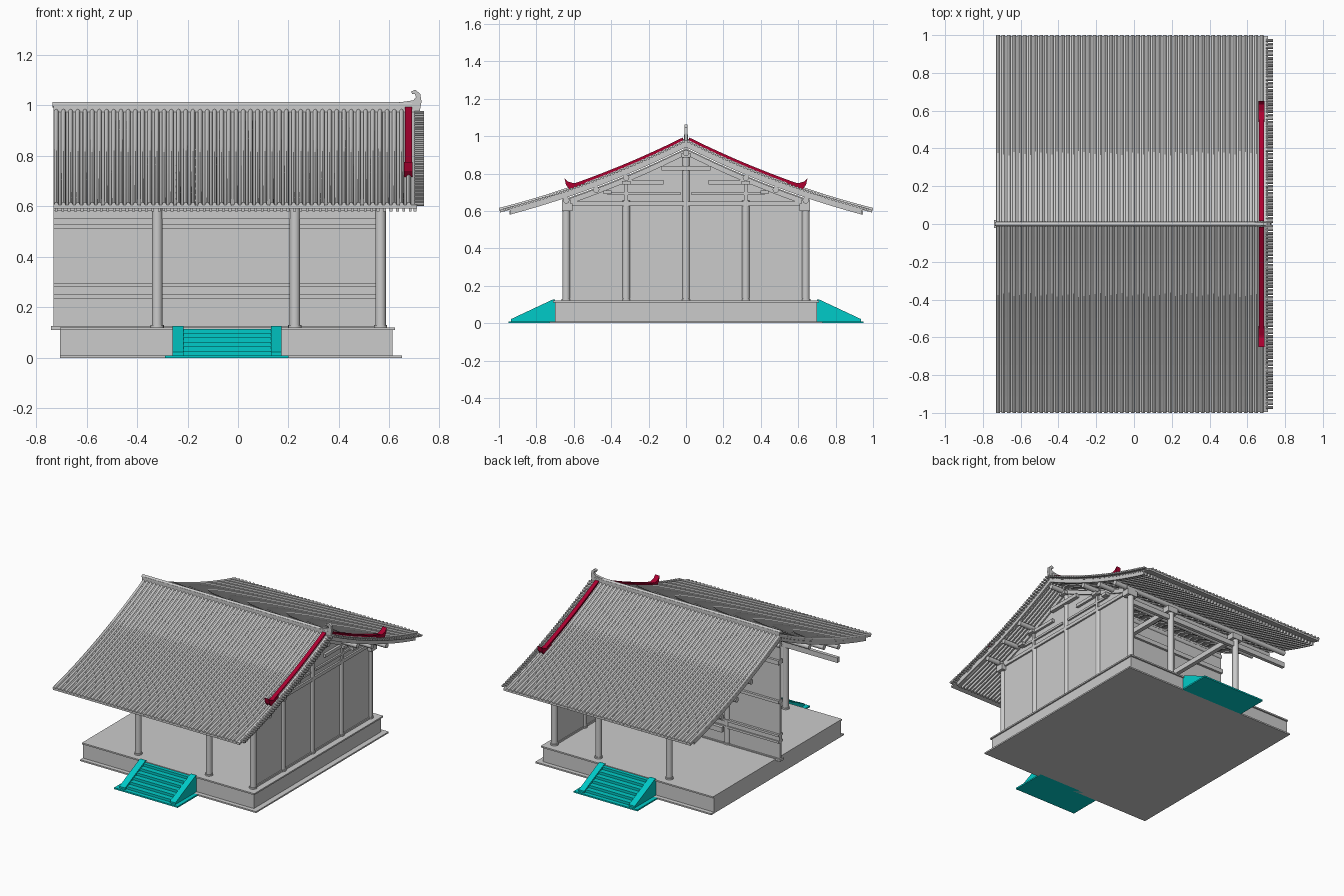
import bpy, bmesh, math
from mathutils import Matrix, Vector

if "Cube" in bpy.data.objects:
    bpy.data.objects.remove(bpy.data.objects["Cube"])


def roof_z(y):
    y = abs(y)
    return 0.985 - 0.5 * y + 0.125 * y * y


def material(name, rgb):
    m = bpy.data.materials.new(name)
    m.diffuse_color = (*rgb, 1)
    m.use_nodes = True
    m.node_tree.nodes["Principled BSDF"].inputs["Base Color"].default_value = m.diffuse_color
    return m


RED = material("red_glaze", (0.42, 0.0, 0.03))
TEAL = material("teal_stone", (0.0, 0.6, 0.58))


def finish(name, bm, mat=None, smooth=False):
    bmesh.ops.recalc_face_normals(bm, faces=bm.faces)
    me = bpy.data.meshes.new(name)
    bm.to_mesh(me)
    bm.free()
    ob = bpy.data.objects.new(name, me)
    bpy.context.collection.objects.link(ob)
    if mat:
        me.materials.append(mat)
    if smooth:
        bpy.context.view_layer.objects.active = ob
        ob.select_set(True)
        bpy.ops.object.shade_smooth_by_angle(angle=math.radians(40))
        ob.select_set(False)


def box(bm, x0, x1, y0, y1, z0, z1):
    mat = (Matrix.Translation(((x0 + x1) / 2, (y0 + y1) / 2, (z0 + z1) / 2))
           @ Matrix.Diagonal((x1 - x0, y1 - y0, z1 - z0, 1)))
    bmesh.ops.create_cube(bm, size=1, matrix=mat)


def rod(bm, p, q, r, sides=16):
    p, q = Vector(p), Vector(q)
    rot = (q - p).to_track_quat('Z', 'Y').to_matrix().to_4x4()
    bmesh.ops.create_cone(bm, cap_ends=True, segments=sides, radius1=r, radius2=r,
                          depth=(q - p).length, matrix=Matrix.Translation((p + q) / 2) @ rot)


def loft(bm, rings):
    rows = [[bm.verts.new(p) for p in ring] for ring in rings]
    n = len(rows[0])
    for a, b in zip(rows, rows[1:]):
        for i in range(n):
            bm.faces.new((a[i], a[(i + 1) % n], b[(i + 1) % n], b[i]))
    bm.faces.new(rows[0])
    bm.faces.new(rows[-1])


def prism_x(bm, x0, x1, yz):
    loft(bm, [[(x, y, z) for y, z in yz] for x in (x0, x1)])


def sweep(bm, xs, section, y0, y1, steps=12):
    """Sweep a section (dx, dz) down both roof slopes at each x."""
    for x in xs:
        for s in (-1, 1):
            ys = [y0 + (y1 - y0) * i / steps for i in range(steps + 1)]
            loft(bm, [[(x + dx, s * y, roof_z(y) + dz) for dx, dz in section] for y in ys])


def rect(w, lo, hi):
    return [(-w, lo), (w, lo), (w, hi), (-w, hi)]


# stone platform
bm = bmesh.new()
box(bm, -0.705, 0.65, -0.73, 0.73, 0, 0.01)
box(bm, -0.705, 0.612, -0.70, 0.70, 0.01, 0.11)
box(bm, -0.705, 0.622, -0.71, 0.71, 0.11, 0.12)
finish("platform", bm)

# stairs front and back
for s, name in ((-1, "front_stairs"), (1, "back_stairs")):
    bm = bmesh.new()
    box(bm, -0.29, 0.20, *sorted((s * 0.70, s * 0.95)), 0, 0.01)
    for i in range(6):
        box(bm, -0.215, 0.13, *sorted((s * 0.70, s * (0.92 - 0.037 * i))),
            0.01 if i == 0 else 0.01 + 0.0175 * i, 0.01 + 0.0175 * (i + 1))
    for x0, x1 in ((-0.26, -0.215), (0.13, 0.172)):
        prism_x(bm, x0, x1, [(s * 0.70, 0.01), (s * 0.70, 0.125), (s * 0.715, 0.125),
                             (s * 0.935, 0.022), (s * 0.935, 0.01)])
    finish(name, bm, TEAL)

# columns with base stones
bm = bmesh.new()
spots = [(x, y, 0.64) for x in (-0.32, 0.225, 0.565) for y in (-0.64, 0.64)]
spots += [(0.565, y, 0.655) for y in (-0.32, 0.32)]
spots += [(x, 0, 0.91) for x in (-0.32, 0.225, 0.565)]
for x, y, top in spots:
    rod(bm, (x, y, 0.12), (x, y, top), 0.021)
    rod(bm, (x, y, 0.118), (x, y, 0.13), 0.026)
finish("columns", bm, smooth=True)

# long wall under the ridge with its rails
bm = bmesh.new()
box(bm, -0.73, 0.565, -0.008, 0.008, 0.12, 0.95)
box(bm, -0.74, 0.565, -0.02, 0.02, 0.11, 0.125)
for z0, z1 in ((0.235, 0.25), (0.25, 0.28), (0.28, 0.295), (0.51, 0.53), (0.78, 0.81)):
    d = 0.016 if z0 == 0.25 else 0.024
    box(bm, -0.73, 0.55, -d, d, z0, z1)
finish("ridge_wall", bm)

# gable wall
bm = bmesh.new()
ys = [-0.64 + 0.08 * i for i in range(17)]
prism_x(bm, 0.555, 0.573, [(-0.64, 0.12), *[(y, roof_z(y) - 0.05) for y in ys], (0.64, 0.12)])
finish("gable_wall", bm)

# gable timbers
bm = bmesh.new()
box(bm, 0.545, 0.585, -0.66, 0.66, 0.627, 0.65)
box(bm, 0.55, 0.58, -0.64, 0.64, 0.12, 0.132)
sweep(bm, [0.567], rect(0.016, -0.085, -0.055), 0.0, 0.66)
for s in (-1, 1):
    box(bm, 0.545, 0.59, *sorted((s * 0.12, s * 0.36)), 0.742, 0.764)
    box(bm, 0.545, 0.585, *sorted((s * 0.03, s * 0.42)), 0.685, 0.70)
    box(bm, 0.55, 0.585, *sorted((s * 0.31, s * 0.33)), 0.65, 0.765)
    for y, z in ((0.32, 0.755), (0.42, 0.705), (0.64, 0.655)):
        box(bm, 0.54, 0.61, s * y - 0.022, s * y + 0.022, z - 0.015, z + 0.005)
box(bm, 0.545, 0.60, -0.13, 0.13, 0.815, 0.84)
box(bm, 0.54, 0.61, -0.025, 0.025, 0.885, 0.91)
finish("gable_timbers", bm)

# eave beams, cross ties and brackets
bm = bmesh.new()
for y in (-0.635, 0.635):
    box(bm, -0.73, 0.565, y - 0.012, y + 0.012, 0.55, 0.585)
    for x in (-0.32, 0.225, 0.565):
        box(bm, x - 0.04, x + 0.04, y - 0.028, y + 0.028, 0.60, 0.64)
for x in (-0.32, 0.225):
    box(bm, x - 0.015, x + 0.015, -0.64, 0.64, 0.61, 0.645)
finish("eave_beams", bm)

# round purlins
bm = bmesh.new()
for y in (0, 0.32, 0.48, 0.64):
    for s in ((-1, 1) if y else (1,)):
        z = roof_z(y) - (0.075 if y == 0 else 0.06)
        rod(bm, (-0.73, s * y, z), (0.70, s * y, z), 0.017, 12)
finish("purlins", bm, smooth=True)

# rafters and barge boards
bm = bmesh.new()
sweep(bm, [-0.72 + 0.0255 * i for i in range(56)], rect(0.0055, -0.044, -0.022), 0.0, 0.945, 8)
sweep(bm, [0.702], rect(0.006, -0.045, -0.01), 0.0, 0.94)
finish("rafters", bm)

# roof slab and rounded tile rows
bm = bmesh.new()
sweep(bm, [-0.01], rect(0.72, -0.02, -0.006), 0.0, 0.995)
finish("roof_slab", bm)
bm = bmesh.new()
arc = [(0.0095 * math.cos(math.pi * i / 6), -0.008 + 0.014 * math.sin(math.pi * i / 6))
       for i in range(7)]
sweep(bm, [-0.72 + 0.0285 * i for i in range(50)], arc, 0.0, 1.0)
finish("roof_tile_rows", bm, smooth=True)

# short edge tiles along the gable
bm = bmesh.new()
for i in range(52):
    y = 0.012 + 0.0188 * i
    for s in (-1, 1):
        rod(bm, (0.70, s * y, roof_z(y) - 0.008), (0.737, s * y, roof_z(y) - 0.008), 0.0075, 8)
finish("gable_edge_tiles", bm, smooth=True)

# main ridge with curled end
bm = bmesh.new()
box(bm, -0.73, 0.70, -0.012, 0.012, 0.965, 1.005)
rod(bm, (-0.735, 0, 1.003), (0.69, 0, 1.003), 0.011, 12)
curl = [(0.64, 0.985), (0.72, 0.975), (0.727, 1.015), (0.722, 1.045), (0.703, 1.062),
        (0.686, 1.055), (0.69, 1.044), (0.70, 1.046), (0.705, 1.033), (0.695, 1.02), (0.64, 1.012)]
loft(bm, [[(x, y, z) for x, z in curl] for y in (-0.009, 0.009)])
finish("main_ridge", bm)

# red descending ridges with upturned tails
bm = bmesh.new()
sweep(bm, [0.675], rect(0.009, -0.01, 0.012), 0.015, 0.61)
sweep(bm, [0.675], rect(0.014, 0.006, 0.016), 0.015, 0.59)
tail = [(0.54, 0.757), (0.60, 0.748), (0.632, 0.757), (0.65, 0.776), (0.642, 0.74),
        (0.622, 0.715), (0.54, 0.735)]
for s in (-1, 1):
    prism_x(bm, 0.658, 0.692, [(s * y, z) for y, z in tail])
finish("descending_ridges", bm, RED)
